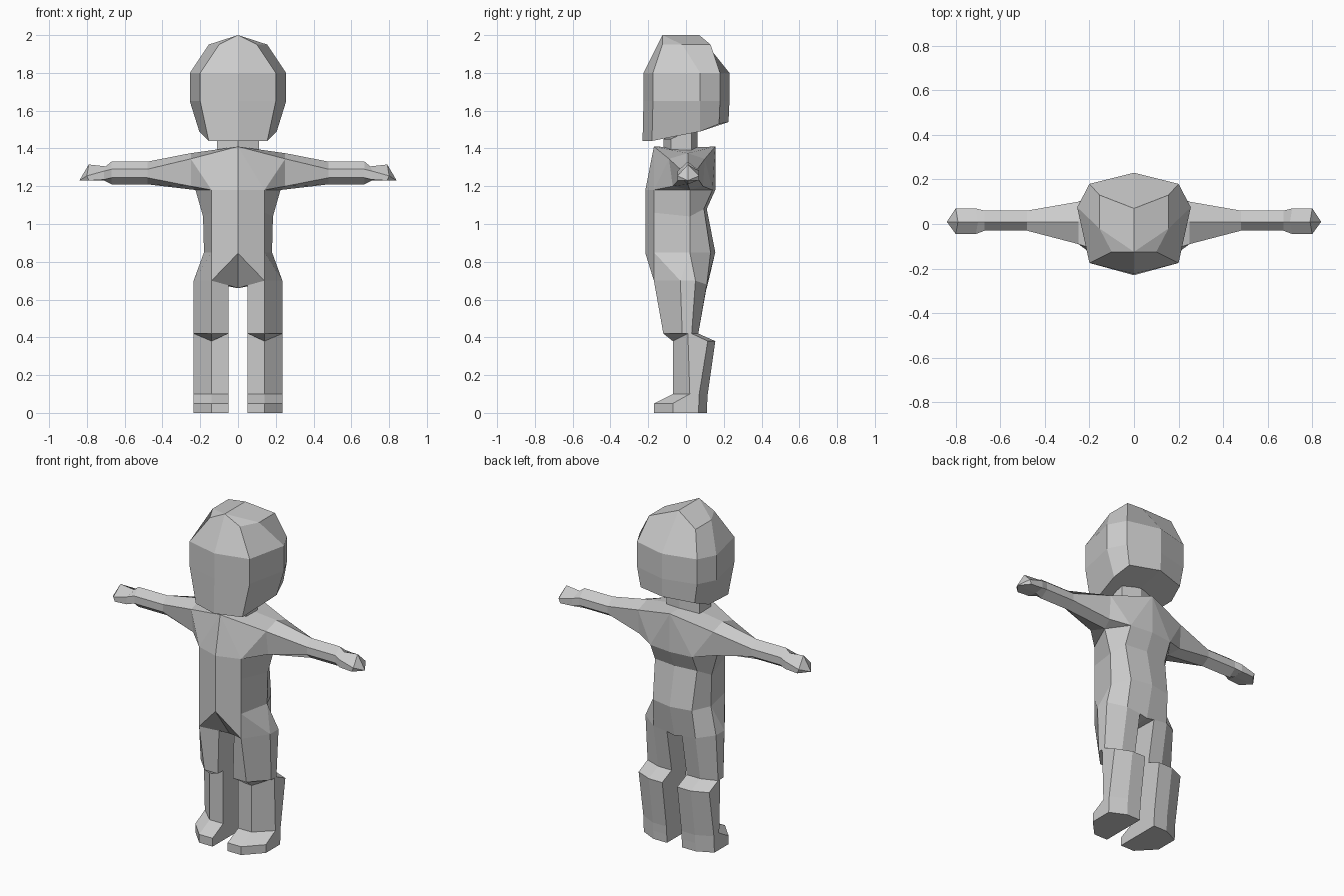
import bpy, bmesh

if "Cube" in bpy.data.objects:
    bpy.data.objects.remove(bpy.data.objects["Cube"])

grey = bpy.data.materials.new("light grey")
grey.diffuse_color = (0.6, 0.6, 0.6, 1)
grey.use_nodes = True
grey.node_tree.nodes["Principled BSDF"].inputs["Base Color"].default_value = grey.diffuse_color


class Half:
    """Right half of a part; the left half comes from a mirror modifier."""

    def __init__(self):
        self.bm = bmesh.new()

    def pts(self, *coords):
        return [self.bm.verts.new(c) for c in coords]

    def face(self, *verts):
        self.bm.faces.new(verts)

    def loft(self, rings, closed):
        for r0, r1 in zip(rings, rings[1:]):
            n = len(r0)
            for i in range(n if closed else n - 1):
                j = (i + 1) % n
                self.face(r0[i], r0[j], r1[j], r1[i])

    def finish(self, name):
        bm = self.bm
        # mirror across x = 0 and weld the seam
        src = bm.verts[:] + bm.edges[:] + bm.faces[:]
        new = bmesh.ops.duplicate(bm, geom=src)["geom"]
        for v in new:
            if isinstance(v, bmesh.types.BMVert):
                v.co.x *= -1
        bmesh.ops.remove_doubles(bm, verts=bm.verts[:], dist=0.0005)
        bmesh.ops.recalc_face_normals(bm, faces=bm.faces[:])
        me = bpy.data.meshes.new(name)
        bm.to_mesh(me)
        bm.free()
        me.materials.append(grey)
        bpy.context.collection.objects.link(bpy.data.objects.new(name, me))


# Head: rings run front centre, front corner, side, back corner, back centre
h = Half()
outline = [(0, -.225), (.2, -.175), (.255, .075), (.2, .18), (0, .23)]
jaw = h.pts((0, -.23, 1.44), (.155, -.18, 1.44), (.205, .075, 1.49),
            (.18, .175, 1.53), (0, .225, 1.54))
cheek = h.pts(*[(x, y, 1.65) for x, y in outline])
temple = h.pts(*[(x, y, 1.8) for x, y in outline])
crown = h.pts((0, -.125, 2), (.1, -.125, 1.95), (.155, -.02, 1.95),
              (.155, .13, 1.95), (0, .07, 2))
h.loft([jaw, cheek, temple, crown], False)
fc, f, s, b, bc = crown
h.face(fc, f, s)
h.face(fc, s, bc)
h.face(s, b, bc)
h.face(*jaw)
h.finish("head")

# Neck
h = Half()
neck = [h.pts((0, -.12, z), (.11, -.08, z), (.11, .03, z + k), (0, .06, z + k))
        for z, k in ((1.37, 0), (1.45, .05))]
h.loft(neck, False)
h.face(*neck[0])
h.face(*neck[1])
h.finish("neck")

# Torso: same ring order as the head
h = Half()
belly = h.pts((0, -.215, .845), (.14, -.17, .85), (.18, .02, .85),
              (.13, .13, .85), (0, .155, .85))
waist = h.pts((0, -.215, 1.06), (.14, -.17, 1.06), (.185, .02, 1.04),
              (.14, .095, 1.08), (0, .11, 1.08))
chest = h.pts((0, -.215, 1.18), (.14, -.17, 1.18), (.225, .02, 1.18),
              (.14, .14, 1.18), (0, .155, 1.18))
h.loft([belly, waist, chest], False)
collar_f, collar_m, collar_b = h.pts((0, -.17, 1.41), (0, 0, 1.405), (0, .155, 1.41))

# Arm: rings run top, front upper, front lower, bottom, back lower, back upper
shoulder = h.pts((.25, .01, 1.375), (.25, -.09, 1.345), (.25, -.07, 1.2))
shoulder += [chest[2]] + h.pts((.25, .09, 1.2), (.25, .1, 1.345))
section = [(.01, 1.33), (-.03, 1.29), (-.03, 1.245),
           (.01, 1.21), (.06, 1.245), (.06, 1.29)]
elbow, wrist = [h.pts(*[(x, y, z) for y, z in section]) for x in (.48, .67)]
palm = h.pts((.70, .01, 1.305), (.71, -.045, 1.28), (.71, -.045, 1.235),
             (.71, .01, 1.23), (.71, .07, 1.235), (.71, .07, 1.28))
knuckle = h.pts((.79, .01, 1.315), (.80, -.045, 1.255), (.79, -.045, 1.23),
                (.80, .01, 1.23), (.79, .07, 1.23), (.80, .07, 1.255))
h.loft([shoulder, elbow, wrist, palm, knuckle], True)
tip, = h.pts((.84, .01, 1.23))
for i in range(6):
    h.face(knuckle[i], knuckle[(i + 1) % 6], tip)

# Chest, upper back and shoulder tops join the arm to the torso
top, fu, fl, pit, bl, bu = shoulder
for centre, corner, low, up, collar in ((chest[0], chest[1], fl, fu, collar_f),
                                        (chest[4], chest[3], bl, bu, collar_b)):
    h.face(centre, corner, collar)
    h.face(corner, up, collar)
    h.face(corner, low, up)
    h.face(corner, pit, low)
    h.face(collar, up, top, collar_m)

# Leg: rings run inner front, front, outer front, outer back, back, inner back
LEG_X = (.05, .14, .235, .235, .14, .05)


def leg_ring(ys, zs):
    return h.pts(*zip(LEG_X, ys, zs))


hip = leg_ring((-.11, -.17, -.03, .05, .11, .11), (.675, .70, .70, .70, .68, .67))
knee = leg_ring((-.12, -.12, -.02, .03, .065, .065), [.42] * 6)
shin = leg_ring((-.07, -.07, .01, .115, .155, .155), (.42, .38, .42, .38, .38, .38))
ankle = leg_ring((-.07, -.07, .02, .07, .115, .115), [.1] * 6)
toe = leg_ring((-.17, -.17, -.07, .068, .112, .112), [.05] * 6)
sole = leg_ring((-.17, -.17, -.07, .065, .11, .11), [0] * 6)
h.loft([hip, knee, shin, ankle, toe, sole], True)
h.face(*sole)

# Hips and crotch
crotch_f, crotch_b = h.pts((0, -.08, .66), (0, .11, .66))
h.face(belly[0], belly[1], hip[1])
h.face(belly[0], hip[1], hip[0], crotch_f)
h.face(belly[1], belly[2], hip[2])
h.face(belly[1], hip[2], hip[1])
h.face(belly[2], hip[3], hip[2])
h.face(belly[2], belly[3], hip[4], hip[3])
h.face(belly[3], belly[4], crotch_b, hip[5], hip[4])
h.face(crotch_f, hip[0], hip[5], crotch_b)
h.finish("body")
